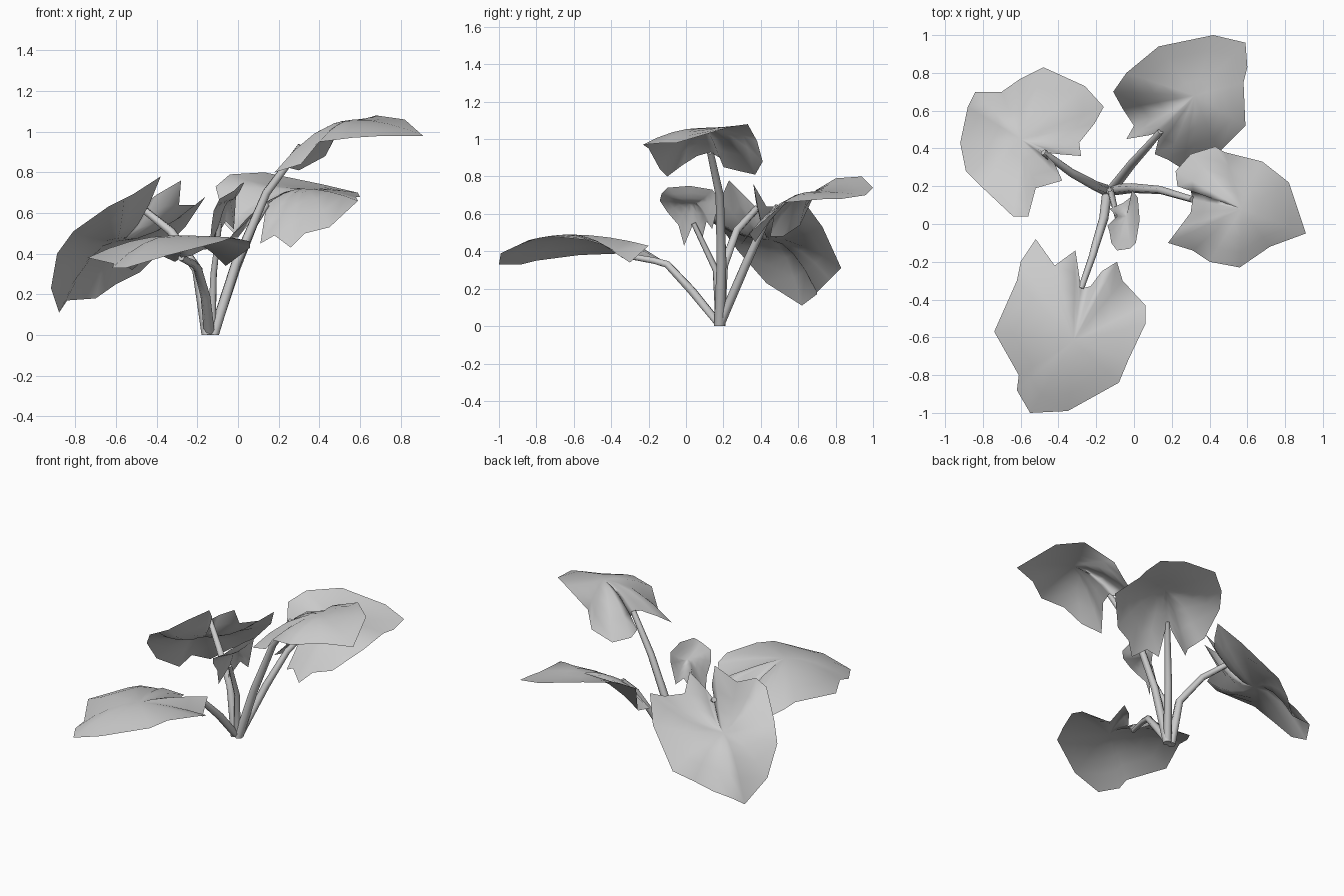
import bpy, bmesh
from mathutils import Vector

# Remove the default cube
cube = bpy.data.objects.get("Cube")
if cube:
    bpy.data.objects.remove(cube, do_unlink=True)

# One plain grey for the whole plant
grey = bpy.data.materials.new("plain_grey")
grey.use_nodes = True
colour = (0.6, 0.6, 0.6, 1)
grey.diffuse_color = colour
shader = next(n for n in grey.node_tree.nodes if n.type == 'BSDF_PRINCIPLED')
shader.inputs["Base Color"].default_value = colour


def points(triples):
    """Turn hundredths of a unit into vectors."""
    return [Vector(p) / 100 for p in triples]


def add_object(name, mesh):
    mesh.materials.clear()
    mesh.materials.append(grey)
    obj = bpy.data.objects.new(name, mesh)
    bpy.context.collection.objects.link(obj)
    return obj


def make_leaf(name, centre, rim):
    """A thin domed blade: rings of the jagged rim shrinking to the crown."""
    centre = points([centre])[0]
    rim = points(rim)
    bm = bmesh.new()
    crown = bm.verts.new(centre)
    rings = []
    for t in (1, 0.75, 0.5, 0.25):
        ring = []
        for p in rim:
            q = centre.lerp(p, t)
            q.z = centre.z + (p.z - centre.z) * t ** 1.9
            ring.append(bm.verts.new(q))
        rings.append(ring)
    count = len(rim)
    for i in range(count):
        j = (i + 1) % count
        for outer, inner in zip(rings, rings[1:]):
            bm.faces.new((outer[i], outer[j], inner[j], inner[i]))
        bm.faces.new((rings[-1][i], rings[-1][j], crown))
    # Keep the upper side of the blade outward
    bmesh.ops.recalc_face_normals(bm, faces=bm.faces)
    if sum(f.normal.z * f.calc_area() for f in bm.faces) < 0:
        bmesh.ops.reverse_faces(bm, faces=bm.faces)
    for f in bm.faces:
        f.smooth = True
    mesh = bpy.data.meshes.new(name)
    bm.to_mesh(mesh)
    bm.free()
    return add_object(name, mesh)


def make_stem(name, path, thickness=0.027):
    """A tapering six-sided stalk along a short path."""
    curve = bpy.data.curves.new(name + "_path", 'CURVE')
    curve.dimensions = '3D'
    curve.bevel_depth = thickness
    curve.bevel_resolution = 1
    curve.use_fill_caps = True
    spline = curve.splines.new('POLY')
    path = points(path)
    spline.points.add(len(path) - 1)
    for i, (point, p) in enumerate(zip(spline.points, path)):
        point.co = (*p, 1)
        point.radius = 1 - 0.4 * i / (len(path) - 1)
    helper = bpy.data.objects.new(name + "_path", curve)
    bpy.context.collection.objects.link(helper)
    bpy.context.view_layer.update()
    graph = bpy.context.evaluated_depsgraph_get()
    mesh = bpy.data.meshes.new_from_object(helper.evaluated_get(graph))
    bpy.data.objects.remove(helper, do_unlink=True)
    # Trim the foot flat on the ground
    for v in mesh.vertices:
        v.co.z = max(v.co.z, 0)
    return add_object(name, mesh)


# Front leaf, low and leaning to one side
make_leaf("front_leaf", (-32, -62, 49), [
    (-28, -34, 38), (-23, -33, 39), (-17, -25, 42), (-9, -20, 43),
    (-6, -30, 34), (6, -43, 43), (6, -53, 46), (-3, -72, 48),
    (-8, -84, 46), (-35, -99, 39), (-55, -100, 33), (-62, -88, 33),
    (-61, -80, 35), (-74, -57, 38), (-62, -30, 39), (-60, -20, 37),
    (-52, -8, 32), (-42, -22, 41), (-31, -14, 36)])
make_stem("front_stem", [
    (-14, 18, 0), (-16, 3, 19), (-20, -10, 33), (-22, -17, 35), (-28, -34, 38)])

# Left leaf, the highest
make_leaf("left_leaf", (57, 8, 106), [
    (31, 13, 93), (30, 18, 90), (23, 20, 85), (22, 28, 83), (30, 37, 81),
    (43, 41, 88), (48, 38, 99), (68, 33, 108), (82, 22, 106),
    (91, -5, 98), (72, -12, 98), (56, -23, 97), (40, -20, 95),
    (31, -14, 84), (18, -10, 80), (24, -2, 86), (30, 6, 91)])
make_stem("left_stem", [
    (-12, 18, 0), (-1, 19, 35), (14, 18, 70), (31, 13, 93)], 0.03)

# Back leaf, its near and inner lobes hanging down
make_leaf("back_leaf", (32, 68, 72), [
    (14, 49, 64), (11, 37, 45), (18, 34, 49), (26, 29, 43), (33, 34, 50),
    (45, 38, 53), (59, 52, 66), (58, 75, 68), (60, 83, 68),
    (59, 96, 70), (42, 100, 74), (13, 94, 80), (-4, 80, 79),
    (-11, 70, 73), (-6, 61, 54), (0, 52, 48), (-4, 45, 48), (8, 47, 59)])
make_stem("back_stem", [
    (-12, 18, 0), (-1, 32, 33), (8, 42, 55), (14, 49, 64)])

# Right leaf, drooping steeply outward
make_leaf("right_leaf", (-60, 45, 46), [
    (-48, 38, 63), (-42, 32, 69), (-38, 23, 78), (-52, 19, 69),
    (-56, 4, 67), (-64, 4, 63), (-81, 20, 51), (-89, 28, 40),
    (-92, 43, 23), (-88, 62, 11), (-84, 70, 17), (-70, 70, 18),
    (-60, 77, 25), (-48, 83, 31), (-26, 73, 53), (-16, 62, 68),
    (-21, 53, 64), (-29, 43, 64), (-28, 36, 76), (-40, 37, 69)])
make_stem("right_stem", [
    (-15, 18, 0), (-20, 20, 32), (-33, 27, 51), (-48, 38, 63)], 0.03)

# Small young leaf in the middle, with three hanging tips
make_leaf("young_leaf", (-4, 4, 66), [
    (-9, 4, 55), (-14, -1, 43), (-13, -4, 54), (-12, -10, 61),
    (-9, -14, 67), (-2, -13, 71), (1, -10, 74), (3, 2, 75),
    (2, 14, 73), (-1, 18, 68), (-2, 14, 52), (-6, 11, 56), (-13, 8, 44)])
make_stem("young_stem", [
    (-13, 18, 0), (-12, 16, 30), (-9, 4, 55)], 0.022)
